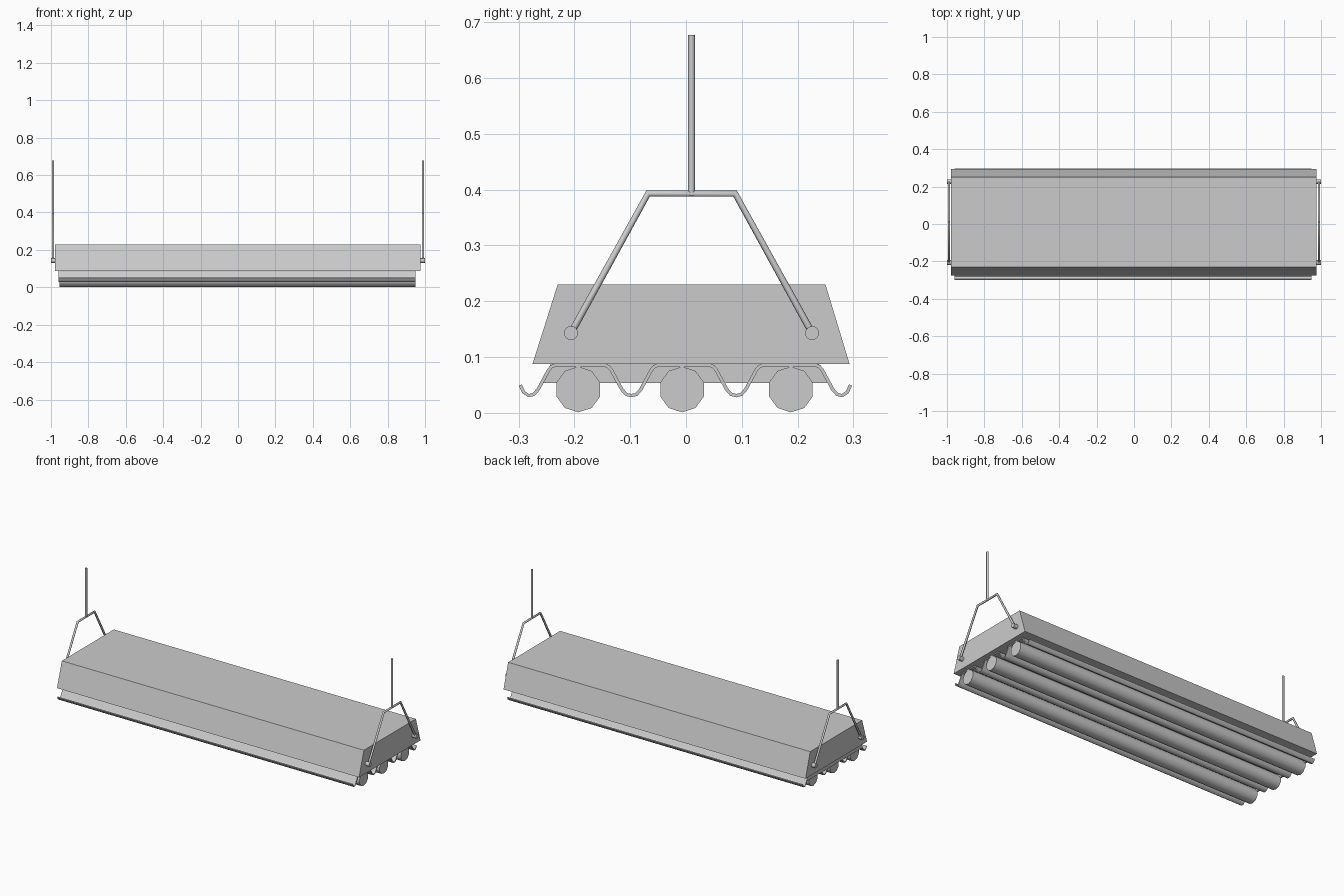
import bpy, bmesh, math
from mathutils import Vector

if "Cube" in bpy.data.objects:
    bpy.data.objects.remove(bpy.data.objects["Cube"])


def prism(name, profile, x0, x1):
    """Closed (y, z) profile extruded along x."""
    bm = bmesh.new()
    face = bm.faces.new([bm.verts.new((x0, y, z)) for y, z in profile])
    ext = bmesh.ops.extrude_face_region(bm, geom=[face])["geom"]
    verts = [v for v in ext if isinstance(v, bmesh.types.BMVert)]
    bmesh.ops.translate(bm, verts=verts, vec=(x1 - x0, 0, 0))
    bmesh.ops.recalc_face_normals(bm, faces=bm.faces)
    mesh = bpy.data.meshes.new(name)
    bm.to_mesh(mesh)
    bm.free()
    obj = bpy.data.objects.new(name, mesh)
    bpy.context.collection.objects.link(obj)
    return obj


def smooth(obj, angle):
    bpy.ops.object.select_all(action='DESELECT')
    obj.select_set(True)
    bpy.context.view_layer.objects.active = obj
    bpy.ops.object.shade_smooth_by_angle(angle=math.radians(angle))


def cylinder(name, a, b, radius, sides, angle=45):
    a, b = Vector(a), Vector(b)
    bpy.ops.mesh.primitive_cylinder_add(vertices=sides, radius=radius,
                                        depth=(b - a).length, location=(a + b) / 2)
    obj = bpy.context.object
    obj.name = name
    obj.rotation_euler = (b - a).to_track_quat('Z', 'Y').to_euler()
    smooth(obj, angle)
    return obj


# Sloped lamp housing
prism("housing", [(-0.275, 0.088), (0.293, 0.088), (0.25, 0.23), (-0.23, 0.23)],
      -0.978, 0.975)

# Corrugated reflector sheet: outline of a centreline offset to both sides
half = [(0.0, 0.031), (0.009, 0.033), (0.017, 0.042), (0.036, 0.077),
        (0.041, 0.083), (0.047, 0.085)]
valley = [(-y, z) for y, z in reversed(half[1:])] + half
line = [(-0.297, 0.05), (-0.291, 0.037)] + [(y - 0.282, z) for y, z in half]
for c in (-0.098, 0.09):
    line += [(y + c, z) for y, z in valley]
line += [(0.28 - y, z) for y, z in reversed(half)] + [(0.289, 0.037), (0.295, 0.05)]
upper, lower = [], []
for i, p in enumerate(line):
    a, b = Vector(line[max(i - 1, 0)]), Vector(line[min(i + 1, len(line) - 1)])
    d = (b - a).normalized() * 0.003
    upper.append((p[0] - d.y, p[1] + d.x))
    lower.append((p[0] + d.y, p[1] - d.x))
smooth(prism("reflector", upper + lower[::-1], -0.96, 0.948), 40)

# End plate closing the far end of the reflector
prism("end_plate", [(-0.262, 0.054), (0.26, 0.054), (0.238, 0.088), (-0.242, 0.088)],
      -0.96, -0.95)

# Ten-sided fluorescent tubes
for i, y in enumerate((-0.193, -0.007, 0.188)):
    cylinder(f"tube_{i + 1}", (-0.955, y, 0.042), (0.948, y, 0.042), 0.041, 10)

# Hanging brackets, pins and rods on both ends
for side, s in (("left", -1), ("right", 1)):
    x = s * 0.989
    curve = bpy.data.curves.new(f"bracket_{side}", 'CURVE')
    curve.dimensions = '3D'
    curve.bevel_depth = 0.0062
    curve.bevel_resolution = 2
    curve.use_fill_caps = True
    path = [(-0.206, 0.143), (-0.068, 0.393), (0.088, 0.393), (0.226, 0.143)]
    spline = curve.splines.new('POLY')
    spline.points.add(len(path) - 1)
    for pt, (y, z) in zip(spline.points, path):
        pt.co = (x, y, z, 1)
    bpy.context.collection.objects.link(bpy.data.objects.new(f"bracket_{side}", curve))
    for end, y in (("front", -0.206), ("back", 0.226)):
        cylinder(f"pin_{side}_{end}", (s * 0.974, y, 0.143), (s * 1.0, y, 0.143), 0.0125, 16)
    cylinder(f"rod_{side}", (x, 0.01, 0.39), (x, 0.01, 0.677), 0.0062, 12)
